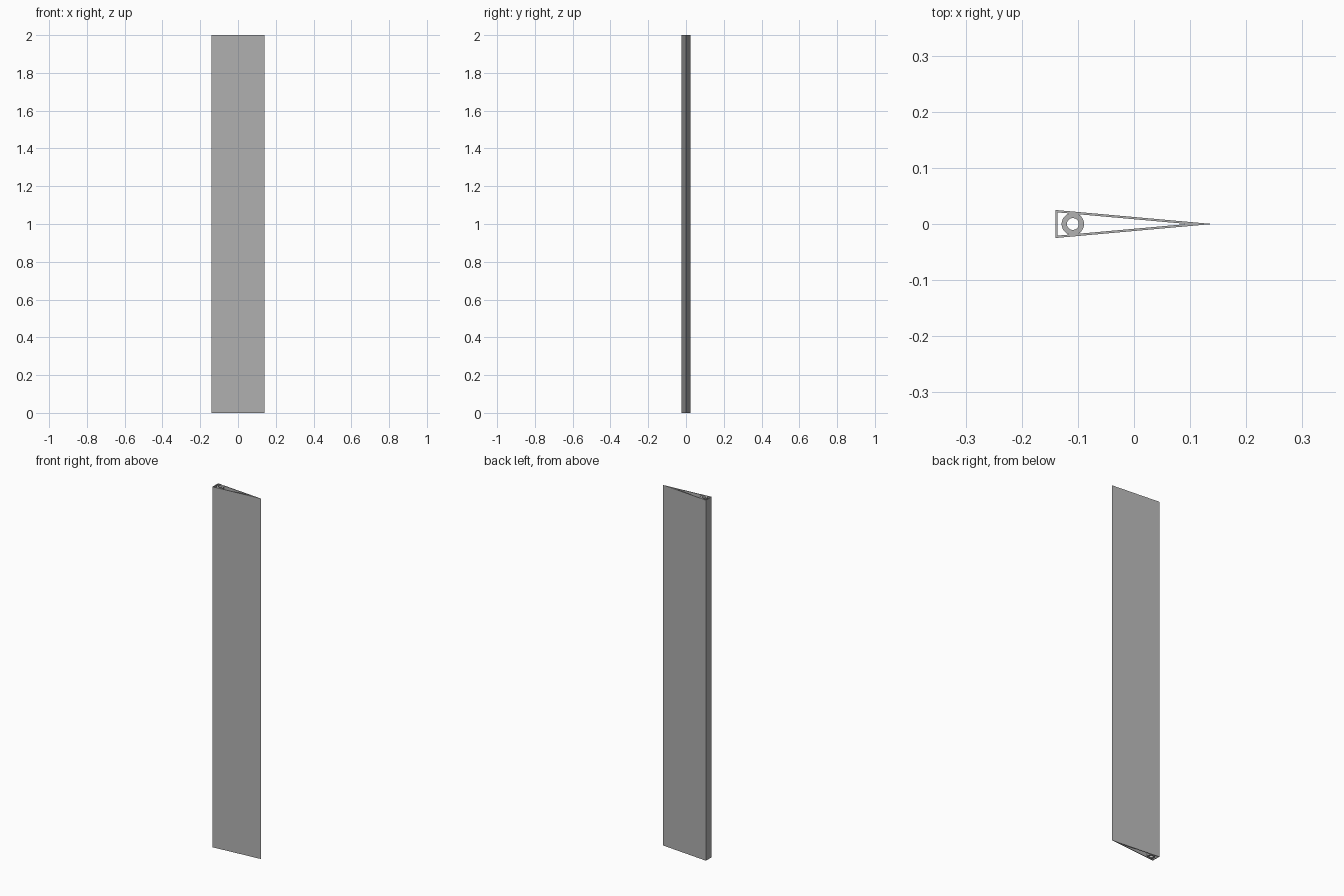
import bpy
import bmesh
import math

cube = bpy.data.objects.get("Cube")
if cube:
    bpy.data.objects.remove(cube, do_unlink=True)

HEIGHT = 2.0
HALF_CHORD = 0.14
HALF_THICK = 0.025
WALL = 0.004

grey = bpy.data.materials.new("plain grey")
grey.use_nodes = True
color = (0.45, 0.45, 0.45, 1)
grey.diffuse_color = color
grey.node_tree.nodes["Principled BSDF"].inputs["Base Color"].default_value = color


def hollow_prism(name, outer, inner):
    """Extrude the band between two matching closed profiles to full height."""
    bm = bmesh.new()
    rings = [[bm.verts.new((x, y, z)) for x, y in loop]
             for z in (0, HEIGHT) for loop in (outer, inner)]
    out_low, in_low, out_top, in_top = rings
    n = len(outer)
    for a, b in ((out_low, out_top), (out_top, in_top),
                 (in_top, in_low), (in_low, out_low)):
        for i in range(n):
            j = (i + 1) % n
            bm.faces.new((a[i], a[j], b[j], b[i]))
    bmesh.ops.recalc_face_normals(bm, faces=bm.faces)
    mesh = bpy.data.meshes.new(name)
    bm.to_mesh(mesh)
    bm.free()
    mesh.materials.append(grey)
    obj = bpy.data.objects.new(name, mesh)
    bpy.context.collection.objects.link(obj)
    return obj


def wedge(back, half, tip):
    return [(back, half), (back, -half), (tip, 0)]


def circle(x, radius, sides=32):
    steps = [math.tau * i / sides for i in range(sides)]
    return [(x + radius * math.cos(a), radius * math.sin(a)) for a in steps]


# Tapered blade skin: inner profile is the outer one offset by the wall
slope = HALF_THICK / (2 * HALF_CHORD)
inner_tip = HALF_CHORD - WALL * math.hypot(1, slope) / slope
inner_back = -HALF_CHORD + WALL
inner_half = (inner_tip - inner_back) * slope
hollow_prism("blade_skin",
             wedge(-HALF_CHORD, HALF_THICK, HALF_CHORD),
             wedge(inner_back, inner_half, inner_tip))

# Round spar tube running through the thick end
spar = hollow_prism("spar_tube", circle(-0.109, 0.02), circle(-0.109, 0.0105))
bpy.ops.object.select_all(action="DESELECT")
spar.select_set(True)
bpy.context.view_layer.objects.active = spar
bpy.ops.object.shade_smooth_by_angle(angle=math.radians(35))
